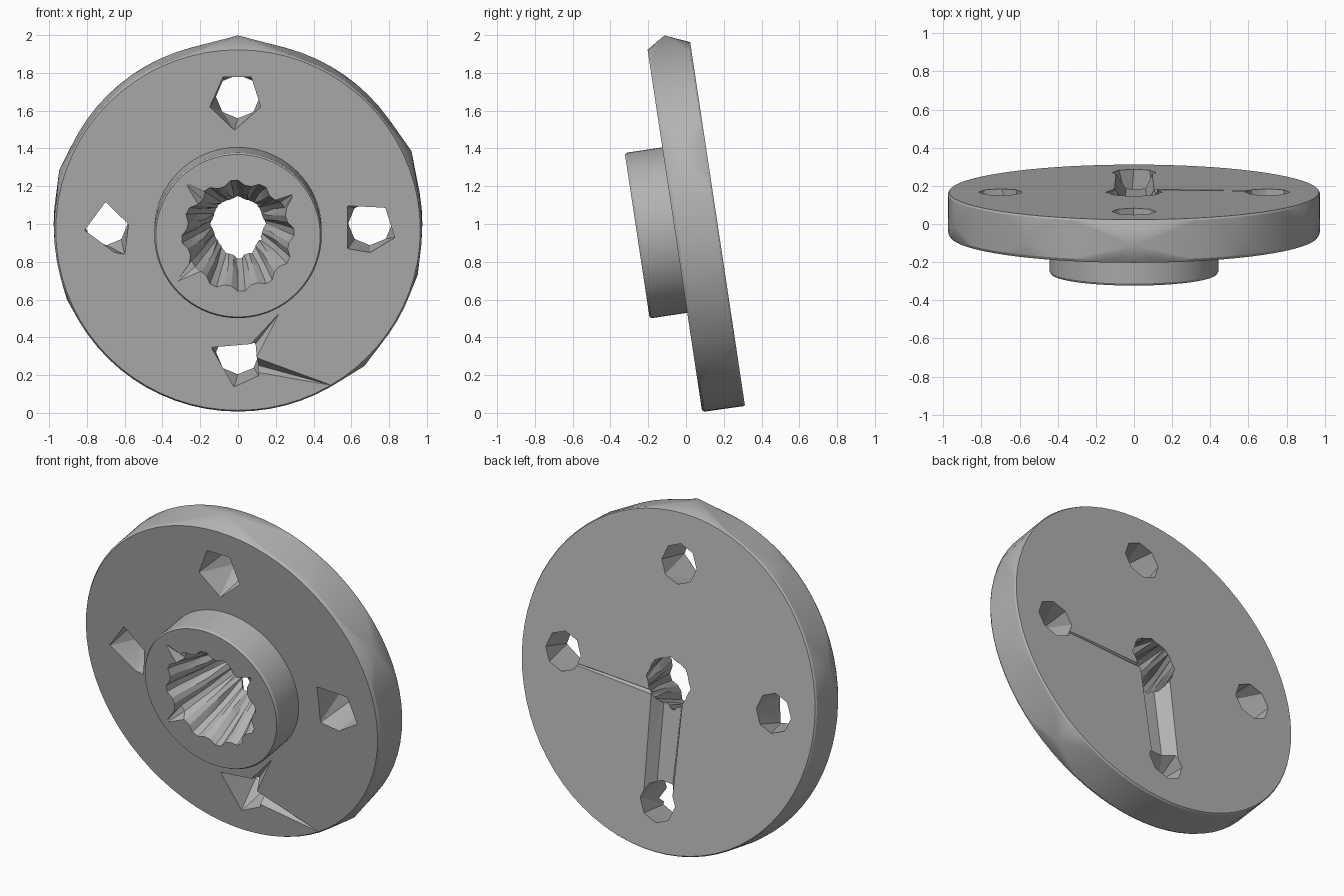
import bpy, bmesh
from math import cos, sin, pi, radians
from mathutils import Matrix

cube = bpy.data.objects.get("Cube")
if cube:
    bpy.data.objects.remove(cube, do_unlink=True)

grey = bpy.data.materials.new("plain grey")
grey.use_nodes = True
colour = (0.45, 0.45, 0.45, 1)
grey.diffuse_color = colour
grey.node_tree.nodes["Principled BSDF"].inputs["Base Color"].default_value = colour

# The wheel is built lying on its back, then stood up leaning forward
STAND = Matrix.Translation((0, 0.167, 1.002)) @ Matrix.Rotation(radians(98.57), 4, 'X')
FACE = 0.229      # depth of the disc
HUB_FACE = 0.43   # depth of the hub front


def ring(r, z, n=72, cx=0, cy=0):
    return [(cx + r * cos(2 * pi * i / n), cy + r * sin(2 * pi * i / n), z) for i in range(n)]


def add_object(name, bm):
    bmesh.ops.recalc_face_normals(bm, faces=bm.faces)
    mesh = bpy.data.meshes.new(name)
    bm.to_mesh(mesh)
    bm.free()
    mesh.materials.append(grey)
    ob = bpy.data.objects.new(name, mesh)
    bpy.context.collection.objects.link(ob)
    ob.matrix_world = STAND
    return ob


def hull(name, points):
    bm = bmesh.new()
    for p in points:
        bm.verts.new(p)
    res = bmesh.ops.convex_hull(bm, input=bm.verts)
    loose = {v for v in res["geom_interior"] + res["geom_unused"] if isinstance(v, bmesh.types.BMVert)}
    bmesh.ops.delete(bm, geom=list(loose), context='VERTS')
    bmesh.ops.dissolve_limit(bm, angle_limit=0.002, verts=bm.verts, edges=bm.edges)
    return add_object(name, bm)


def loft(name, rings):
    bm = bmesh.new()
    loops = [[bm.verts.new(p) for p in r] for r in rings]
    n = len(loops[0])
    for a, b in zip(loops, loops[1:]):
        for i in range(n):
            j = (i + 1) % n
            bm.faces.new((a[i], a[j], b[j]))
            bm.faces.new((a[i], b[j], b[i]))
    bm.faces.new(loops[0])
    bm.faces.new(loops[-1])
    return add_object(name, bm)


# Disc with a faceted, slightly bulging rim
rim = [(90, 1.027), (24, 1.005), (55, 0.985), (125, 0.99), (162, 0.995),
       (203, 0.985), (235, 0.98), (312, 1.0), (345, 0.985)]
bulge = [(r * cos(radians(a)), r * sin(radians(a)), 0.13) for a, r in rim]
disc = hull("wheel_disc", ring(0.97, 0) + ring(0.976, 0.01) + bulge
            + ring(0.974, FACE - 0.015) + ring(0.965, FACE))

# Raised hub
hub = hull("hub", ring(0.443, FACE - 0.01) + ring(0.443, HUB_FACE - 0.012) + ring(0.435, HUB_FACE))

# Ragged toothed bore, narrowing to an eight-sided hole at the back
TEETH = 48
spikes = {5: 0.38, 18: 0.41, 29: 0.42}


def bore_ring(z, base, tooth):
    pts = []
    for i in range(TEETH):
        r = spikes.get(i, base + tooth * (i % 4 < 2)) if z > HUB_FACE else base + tooth * (i % 4 < 2)
        a = 2 * pi * i / TEETH
        pts.append((r * cos(a), r * sin(a), z))
    return pts


back = []
for i in range(TEETH):
    a = 2 * pi * i / TEETH
    r = 0.14 * cos(pi / 8) / cos((a % (pi / 4)) - pi / 8)
    back.append((r * cos(a), r * sin(a), -0.02))
bore = loft("bore_cutter", [back, bore_ring(0.2, 0.19, 0.03),
                            bore_ring(0.38, 0.26, 0.025), bore_ring(HUB_FACE + 0.01, 0.275, 0.025)])

# Four irregular bolt holes
bolt_holes = [
    ("top", 0, 0.68, [(-.15, .66), (-.08, .82), (.07, .82), (.12, .66), (-.02, .535)]),
    ("right", -0.7, 0, [(-.81, 0), (-.7, .15), (-.58, .03), (-.6, -.13), (-.65, -.12)]),
    ("left", 0.7, 0, [(.58, .13), (.78, .12), (.83, -.04), (.7, -.12), (.58, -.1)]),
    ("bottom", 0, -0.69, [(-.14, -.63), (.09, -.61), (.11, -.78), (-.02, -.84)]),
]
disc_cutters = [bore]
for side, cx, cy, outline in bolt_holes:
    points = ring(0.115, -0.01, 8, cx, cy) + [(x, y, FACE + 0.01) for x, y in outline]
    disc_cutters.append(hull(side + "_bolt_hole_cutter", points))

# Tapered trench across the back, from the bore to the bottom hole
disc_cutters.append(hull("trench_cutter", [
    (-.11, -.05, -.01), (.11, -.05, -.01), (-.1, -.66, -.01), (.1, -.66, -.01),
    (-.05, -.05, .08), (.07, -.05, .08), (-.04, -.66, .07), (.06, -.66, .07)]))

# Thin sliver across the back, towards the left hole
disc_cutters.append(hull("sliver_cutter", [
    (.1, -.1, -.01), (.1, -.07, -.01), (.62, -.06, -.01), (.62, -.04, -.01),
    (.1, -.08, .03), (.62, -.05, .01)]))

# Gouges on the front beside the bottom hole
disc_cutters.append(hull("low_gouge_cutter", [
    (.06, -.66, .24), (.06, -.76, .24), (.5, -.83, .236), (.06, -.72, .17), (.49, -.83, .228)]))
disc_cutters.append(hull("high_gouge_cutter", [
    (.05, -.62, .24), (.09, -.72, .24), (.22, -.44, .236), (.06, -.66, .18), (.215, -.45, .228)]))


def cut(ob, cutters):
    for c in cutters:
        mod = ob.modifiers.new(c.name, 'BOOLEAN')
        mod.operation = 'DIFFERENCE'
        mod.solver = 'EXACT'
        mod.object = c
    bpy.context.view_layer.update()
    bpy.ops.object.select_all(action='DESELECT')
    ob.select_set(True)
    bpy.context.view_layer.objects.active = ob
    for name in [m.name for m in ob.modifiers]:
        bpy.ops.object.modifier_apply(modifier=name)
    bpy.ops.object.shade_smooth_by_angle(angle=radians(20))


cut(disc, disc_cutters)
cut(hub, [bore])
for c in disc_cutters:
    bpy.data.objects.remove(c, do_unlink=True)
